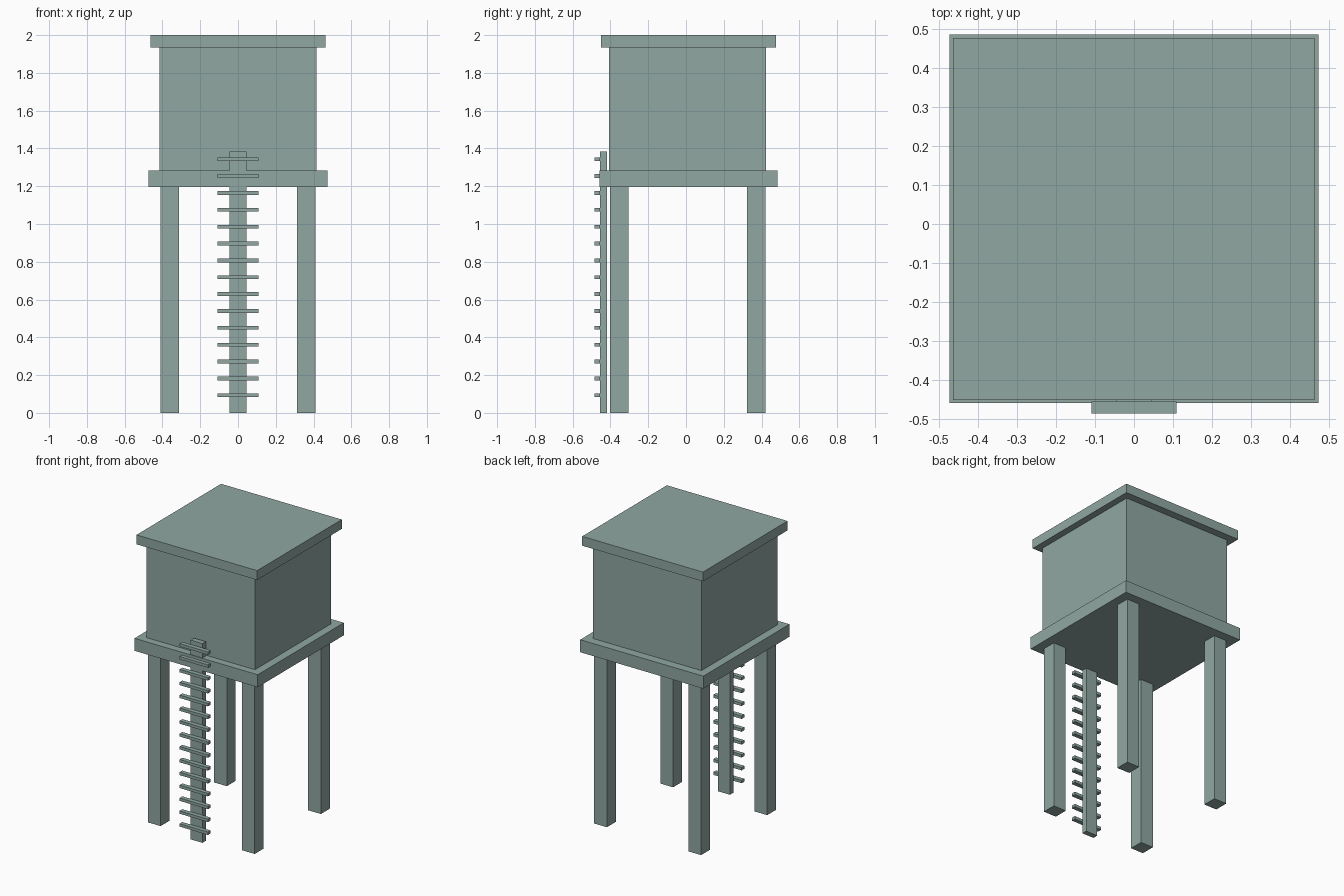
import bpy

cube = bpy.data.objects.get("Cube")
if cube:
    bpy.data.objects.remove(cube, do_unlink=True)

# One grey-green paint for the whole tower
paint = bpy.data.materials.new("grey_green_paint")
paint.use_nodes = True
colour = (0.28, 0.39, 0.365, 1)
paint.diffuse_color = colour
paint.node_tree.nodes["Principled BSDF"].inputs["Base Color"].default_value = colour


def box(name, xs, ys, zs):
    """Box between the given (min, max) pair on each axis."""
    bounds = (xs, ys, zs)
    bpy.ops.mesh.primitive_cube_add(size=1, location=[(a + b) / 2 for a, b in bounds])
    obj = bpy.context.object
    obj.name = name
    obj.scale = [b - a for a, b in bounds]
    bpy.ops.object.transform_apply(location=False, rotation=False, scale=True)
    obj.data.materials.append(paint)
    return obj


# Platform, tank and flat roof
box("platform", (-0.473, 0.473), (-0.459, 0.485), (1.196, 1.283))
box("tank", (-0.416, 0.416), (-0.408, 0.424), (1.283, 1.935))
box("roof", (-0.464, 0.463), (-0.451, 0.477), (1.935, 2.0))

# Four legs
LEG = 0.049
for side, x in (("right", -0.362), ("left", 0.361)):
    for end, y in (("front", -0.353), ("back", 0.373)):
        box(f"{end}_{side}_leg", (x - LEG, x + LEG), (y - LEG, y + LEG), (0, 1.196))

# Ladder: a single central post with evenly spaced rungs
box("ladder_post", (-0.045, 0.045), (-0.455, -0.418), (0, 1.383))
for i in range(15):
    z = 0.093 + i * 0.0893
    box(f"ladder_rung_{i + 1}", (-0.109, 0.109), (-0.485, -0.455), (z - 0.01, z + 0.01))
